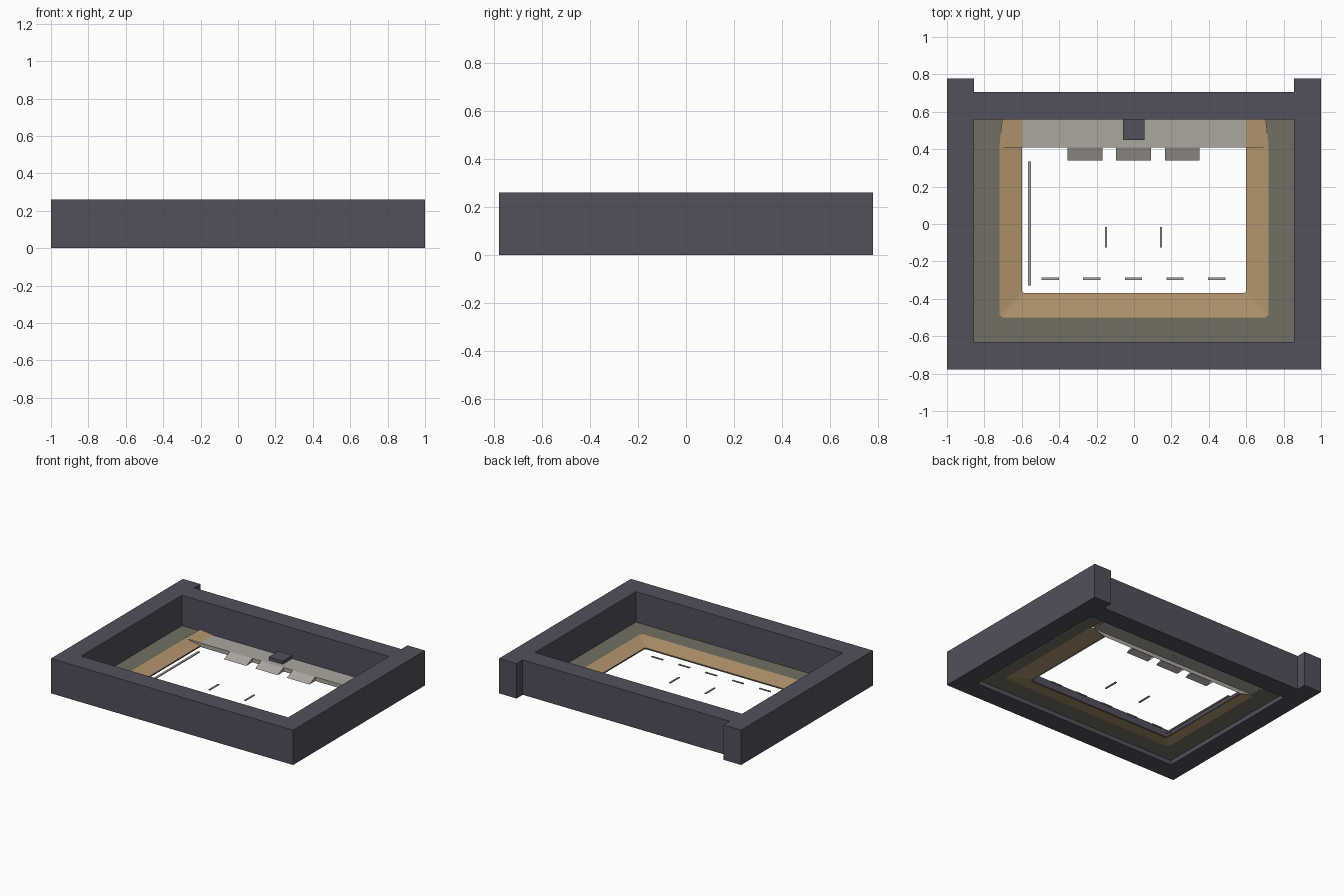
import bpy

cube = bpy.data.objects.get("Cube")
if cube:
    bpy.data.objects.remove(cube, do_unlink=True)


def material(name, r, g, b):
    m = bpy.data.materials.new(name)
    m.use_nodes = True
    m.diffuse_color = (r, g, b, 1)
    m.node_tree.nodes["Principled BSDF"].inputs["Base Color"].default_value = (r, g, b, 1)
    return m


dark = material("slate", .085, .082, .11)
olive = material("olive_grey", .17, .163, .122)
tan = material("tan", .44, .295, .15)
grey = material("warm_grey", .41, .38, .345)


def mesh_object(name, verts, faces, mat):
    me = bpy.data.meshes.new(name)
    me.from_pydata(verts, [], faces)
    me.materials.append(mat)
    ob = bpy.data.objects.new(name, me)
    bpy.context.collection.objects.link(ob)
    return ob


def box(name, x0, x1, y0, y1, z0, z1, mat):
    verts = [(x, y, z) for z in (z0, z1) for y in (y0, y1) for x in (x0, x1)]
    faces = [(0, 2, 3, 1), (4, 5, 7, 6), (0, 1, 5, 4),
             (1, 3, 7, 5), (3, 2, 6, 7), (2, 0, 4, 6)]
    return mesh_object(name, verts, faces, mat)


def band(name, outer, inner, mat):
    """Strip of quads between two matching paths."""
    n = len(outer)
    faces = [(i, n + i, n + i + 1, i + 1) for i in range(n - 1)]
    return mesh_object(name, outer + inner, faces, mat)


def mirrored(path):
    """Continue a left-side path over to the right side."""
    return path + [(-x, y, z) for x, y, z in reversed(path)]


# Outer frame: full-length side rails, front and back rails between them
H = .26
for side, x0, x1 in (("left", .855, 1), ("right", -1, -.855)):
    box(side + "_rail", x0, x1, -.778, .778, 0, H, dark)
box("front_rail", -.855, .855, -.778, -.63, 0, H, dark)
box("back_rail", -.855, .855, .56, .705, 0, H, dark)

# Flat ledge inside the frame
Z = .033
rim = mirrored([(.705, .56, Z), (.72, .41, Z), (.72, -.485, Z), (.705, -.5, Z)])
wall = mirrored([(.855, .56, Z), (.855, .41, Z), (.855, -.63, Z), (.855, -.63, Z)])
wall[3] = (.84, -.63, Z)
wall[4] = (-.84, -.63, Z)
band("ledge", wall, rim, olive)

# Sloping border down to the opening
slope_out = mirrored([(.72, .41, Z), (.72, -.485, Z), (.705, -.5, Z)])
slope_in = mirrored([(.598, .41, .01), (.598, -.36, .01), (.59, -.37, .01)])
band("sloping_border", slope_out, slope_in, tan)
band("opening_lip", slope_in, [(x, y, 0) for x, y, z in slope_in], dark)
for side, s in (("left", 1), ("right", -1)):
    corners = [(s * .72, .41, Z + .004), (s * .598, .41, Z),
               (s * .598, .56, Z), (s * .705, .56, Z + .012)]
    mesh_object(side + "_border_end", corners, [(3, 2, 1, 0) if s > 0 else (0, 1, 2, 3)], tan)

# Back shelf, open underneath, with three ramped tabs
T = .03
band("back_shelf", [(-.7, .56, T), (.7, .56, T)], [(-.7, .41, T), (.7, .41, T)], grey)
band("shelf_front", [(-.7, .41, T), (.7, .41, T)], [(-.6, .41, 0), (.6, .41, 0)], grey)
for i, x in enumerate((-.262, -.003, .258)):
    a, b = x - .093, x + .093
    verts = [(a, .41, T), (b, .41, T), (b, .34, 0), (a, .34, 0), (a, .41, 0), (b, .41, 0)]
    mesh_object(f"tab_{i}", verts, [(0, 3, 2, 1), (0, 4, 3), (1, 2, 5)], grey)

# Catch block on the shelf
box("catch", -.06, .055, .45, .56, T, .054, dark)

# Thin floor markers
F = .006
box("long_marker", -.566, -.55, -.33, .335, 0, F, grey)
for i, x in enumerate((-.15, .145)):
    box(f"middle_marker_{i}", x - .006, x + .006, -.125, -.015, 0, F, grey)
for i in range(5):
    x = -.448 + i * .2225
    box(f"front_marker_{i}", x - .046, x + .046, -.299, -.287, 0, F, grey)
